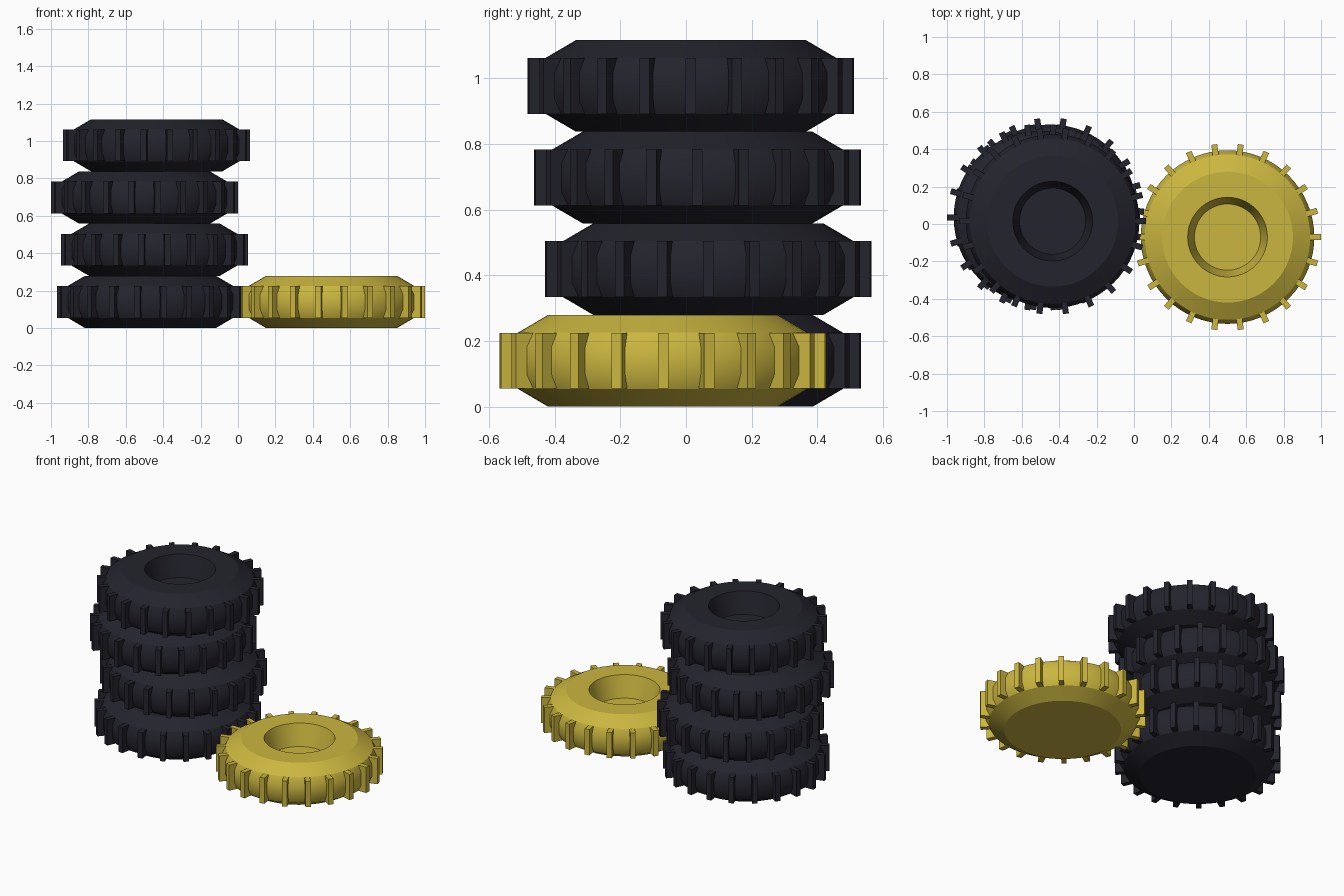
import bpy, bmesh, math
from mathutils import Matrix

if "Cube" in bpy.data.objects:
    bpy.data.objects.remove(bpy.data.objects["Cube"])

SEGMENTS = 64
LUGS = 22
HEIGHT = 0.279

# Half section of a tyre (radius, z): closed base, bulged tread, dished hub
PROFILE = [(0, 0), (0.35, 0), (0.442, 0.054), (0.464, 0.098), (0.464, 0.181),
           (0.442, 0.225), (0.35, HEIGHT), (0.213, HEIGHT), (0.177, 0.14), (0, 0.14)]


def material(name, colour):
    mat = bpy.data.materials.new(name)
    mat.diffuse_color = (*colour, 1)
    mat.use_nodes = True
    mat.node_tree.nodes["Principled BSDF"].inputs["Base Color"].default_value = mat.diffuse_color
    return mat


def finish(name, bm, mat, location):
    bmesh.ops.recalc_face_normals(bm, faces=bm.faces)
    mesh = bpy.data.meshes.new(name)
    bm.to_mesh(mesh)
    bm.free()
    mesh.materials.append(mat)
    obj = bpy.data.objects.new(name, mesh)
    obj.location = location
    bpy.context.collection.objects.link(obj)
    return obj


def tyre_body(name, mat, location):
    bm = bmesh.new()
    verts = [bm.verts.new((r, 0, z)) for r, z in PROFILE]
    edges = [bm.edges.new(pair) for pair in zip(verts, verts[1:])]
    bmesh.ops.spin(bm, geom=verts + edges, cent=(0, 0, 0), axis=(0, 0, 1),
                   angle=math.tau, steps=SEGMENTS)
    bmesh.ops.remove_doubles(bm, verts=bm.verts, dist=0.0001)
    obj = finish(name, bm, mat, location)
    bpy.ops.object.select_all(action='DESELECT')
    obj.select_set(True)
    bpy.context.view_layer.objects.active = obj
    bpy.ops.object.shade_smooth_by_angle(angle=math.radians(30))


def tread_lugs(name, mat, location):
    bm = bmesh.new()
    for i in range(LUGS):
        turn = Matrix.Rotation(math.tau * i / LUGS, 4, 'Z')
        place = Matrix.Translation((0.465, 0, HEIGHT / 2))
        size = Matrix.Diagonal((0.07, 0.032, 0.17, 1))
        bmesh.ops.create_cube(bm, size=1, matrix=turn @ place @ size)
    finish(name, bm, mat, location)


black = material("black rubber", (0.017, 0.017, 0.026))
yellow = material("yellow rubber", (0.60, 0.47, 0.05))

# Leaning stack of four black tyres, listed from the ground up
stack = [(-0.468, 0.036), (-0.447, 0.068), (-0.5, 0.035), (-0.435, 0.015)]
tyres = [("stack_tyre_%d" % (i + 1), black, (x, y, i * HEIGHT))
         for i, (x, y) in enumerate(stack)]
# Yellow tyre lying beside the stack
tyres.append(("yellow_tyre", yellow, (0.5, -0.07, 0)))

for name, mat, location in tyres:
    tyre_body(name + "_body", mat, location)
    tread_lugs(name + "_lugs", mat, location)
